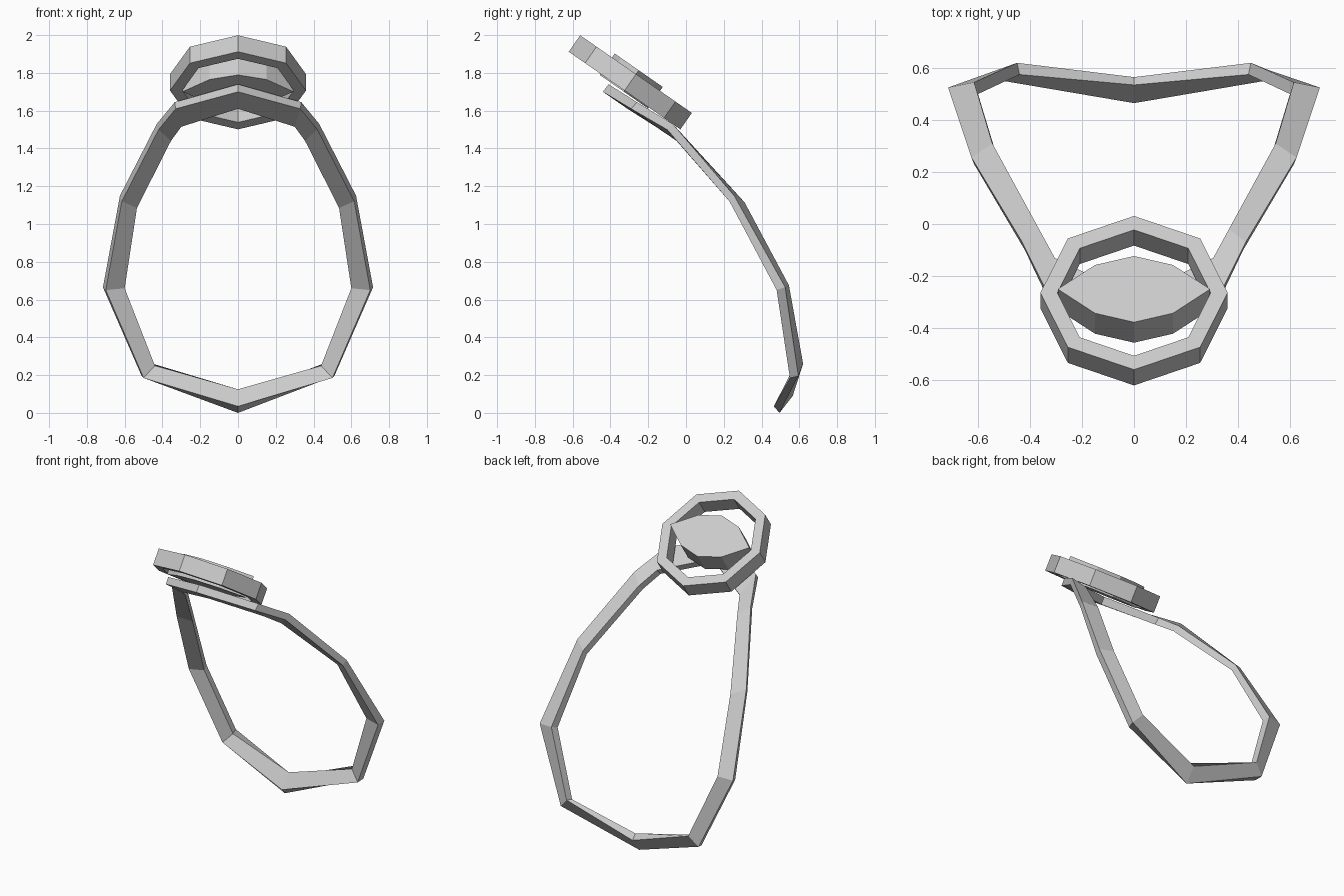
import bpy
import bmesh
from math import cos, sin, pi, atan2
from mathutils import Vector, Matrix

default_cube = bpy.data.objects.get("Cube")
if default_cube:
    bpy.data.objects.remove(default_cube, do_unlink=True)

# Single metal colour
metal = bpy.data.materials.new("light grey metal")
metal.use_nodes = True
grey = (0.6, 0.6, 0.6, 1)
metal.diffuse_color = grey
metal.node_tree.nodes["Principled BSDF"].inputs["Base Color"].default_value = grey


def finish(name, bm, matrix=None):
    """Turn a bmesh into a flat-shaded object."""
    bmesh.ops.recalc_face_normals(bm, faces=bm.faces)
    mesh = bpy.data.meshes.new(name)
    bm.to_mesh(mesh)
    bm.free()
    mesh.materials.append(metal)
    obj = bpy.data.objects.new(name, mesh)
    if matrix is not None:
        obj.matrix_world = matrix
    bpy.context.collection.objects.link(obj)
    return obj


def loft_loop(name, sections, matrix=None):
    """Join equal cross-sections into a closed loop."""
    bm = bmesh.new()
    rings = [[bm.verts.new(point) for point in section] for section in sections]
    size = len(rings[0])
    for i, ring in enumerate(rings):
        following = rings[(i + 1) % len(rings)]
        for j in range(size):
            k = (j + 1) % size
            bm.faces.new((ring[j], ring[k], following[k], following[j]))
    return finish(name, bm, matrix)


def prism(name, outline, bottom, top, matrix=None):
    """Extrude a flat outline between two heights."""
    bm = bmesh.new()
    lower = [bm.verts.new((x, y, bottom)) for x, y in outline]
    upper = [bm.verts.new((x, y, top)) for x, y in outline]
    bm.faces.new(lower)
    bm.faces.new(upper)
    for i in range(len(outline)):
        k = (i + 1) % len(outline)
        bm.faces.new((lower[i], lower[k], upper[k], upper[i]))
    return finish(name, bm, matrix)


# Tilted plane shared by the pendant parts
tilt = Matrix.Translation((0, -0.295, 1.75)) @ Matrix.Rotation(-atan2(0.57, 0.82), 4, "X")

# Octagonal pendant ring
outer, inner, half = 0.36, 0.295, 0.053
ring_sections = []
for step in range(8):
    angle = step * pi / 4
    ring_sections.append([
        (radius * cos(angle), radius * sin(angle), height)
        for radius, height in ((outer, half), (outer, -half), (inner, -half), (inner, half))
    ])
loft_loop("pendant_ring", ring_sections, tilt)

# Eye-shaped plate held inside the ring
upper_arc = [(0.293, 0), (0.15, 0.113), (0, 0.155), (-0.15, 0.113)]
eye_outline = upper_arc + [(-x, -y) for x, y in upper_arc]
prism("eye_plate", eye_outline, -0.06, 0.078, tilt)

# Neck band: outer back, outer front and inner front corner of each section
half_band = [
    ((0, -0.41, 1.74), (0, -0.44, 1.7), (0, -0.31, 1.61)),
    ((0.335, -0.26, 1.645), (0.33, -0.29, 1.61), (0.3, -0.16, 1.515)),
    ((0.43, -0.07, 1.53), (0.42, -0.1, 1.5), (0.355, -0.05, 1.44)),
    ((0.625, 0.255, 1.15), (0.615, 0.23, 1.12), (0.535, 0.285, 1.085)),
    ((0.715, 0.525, 0.665), (0.7, 0.48, 0.65), (0.6, 0.5, 0.66)),
    ((0.51, 0.595, 0.195), (0.5, 0.55, 0.185), (0.44, 0.575, 0.25)),
    ((0, 0.495, 0), (0, 0.465, 0.035), (0, 0.535, 0.125)),
]


def band_section(corners):
    """Complete the parallelogram from three corners."""
    a, b, c = (Vector(corner) for corner in corners)
    return [a, b, c, a + c - b]


left_side = [band_section(corners) for corners in half_band]
right_side = [
    [Vector((-p.x, p.y, p.z)) for p in section]
    for section in reversed(left_side[1:-1])
]
loft_loop("neck_band", left_side + right_side)
